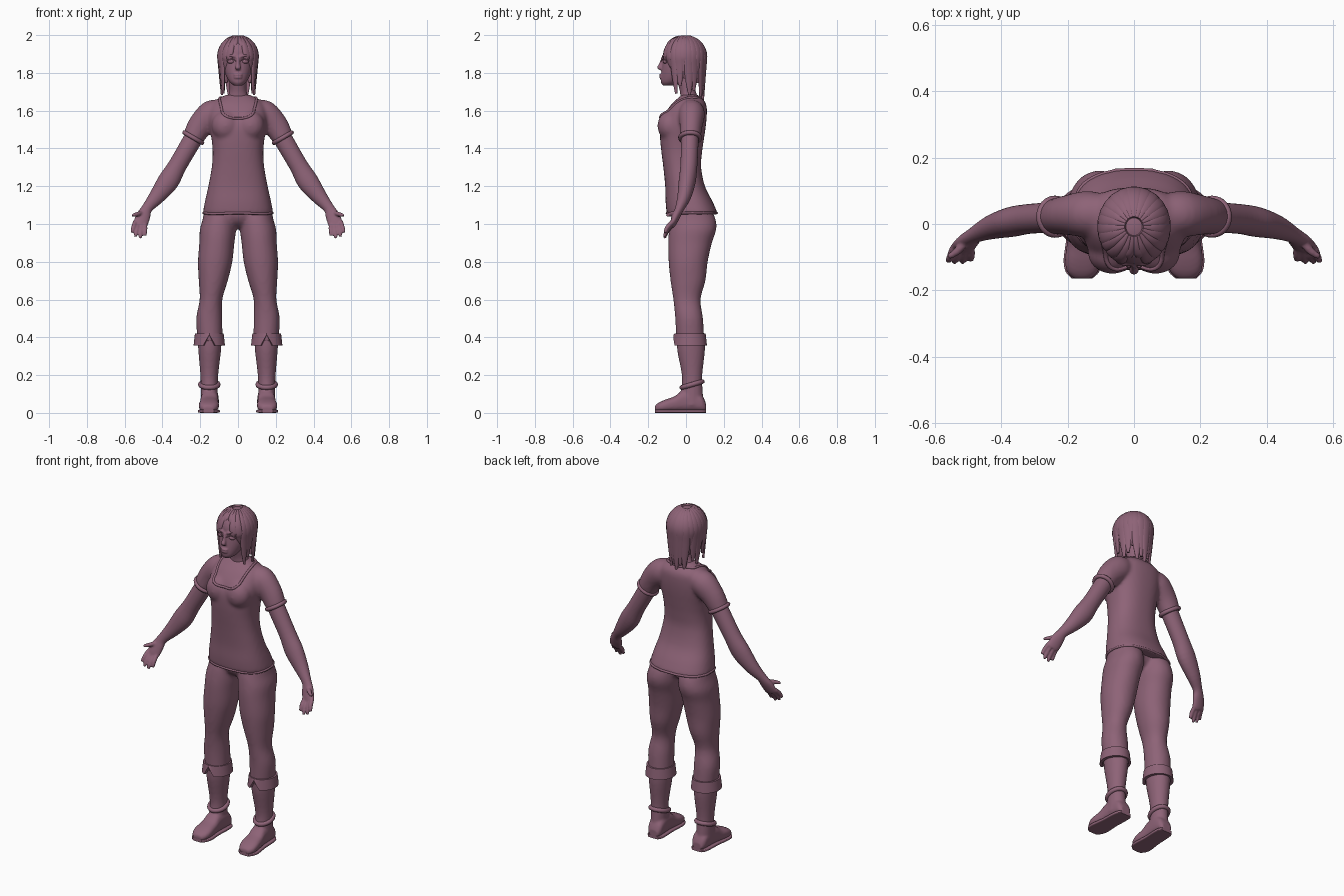
import bpy, bmesh
from math import sin, cos, pi, radians, copysign
from mathutils import Vector, Matrix
from mathutils.bvhtree import BVHTree

if "Cube" in bpy.data.objects:
    bpy.data.objects.remove(bpy.data.objects["Cube"])

X, Y, Z = Vector((1, 0, 0)), Vector((0, 1, 0)), Vector((0, 0, 1))
SIDES = ((1, "left_"), (-1, "right_"))

mauve = bpy.data.materials.new("dusty_mauve")
mauve.use_nodes = True
COLOUR = (0.27, 0.125, 0.185, 1)
mauve.diffuse_color = COLOUR
mauve.node_tree.nodes["Principled BSDF"].inputs["Base Color"].default_value = COLOUR


def smooth_rows(rows, steps=4):
    """Catmull-Rom interpolation of equal-length tuples."""
    out = []
    for i in range(len(rows) - 1):
        a, b, c, d = (rows[max(0, min(len(rows) - 1, i + k))] for k in (-1, 0, 1, 2))
        for s in range(steps):
            t = s / steps
            out.append([q + t / 2 * (r - p + t * (2 * p - 5 * q + 4 * r - w + t * (3 * (q - r) + w - p)))
                        for p, q, r, w in zip(a, b, c, d)])
    return out + [list(rows[-1])]


def loft(bm, rows, ref=Y, axis=None, power=2, segs=32, side=1):
    """Skin rings (x, y, z, width radius, depth radius) along a path."""
    rows = smooth_rows(rows)
    pts = [Vector((r[0] * side, r[1], r[2])) for r in rows]
    rings = []
    for i, (p, r) in enumerate(zip(pts, rows)):
        t = axis or (pts[min(i + 1, len(pts) - 1)] - pts[max(i - 1, 0)]).normalized()
        u = (ref - t * ref.dot(t)).normalized()
        v = t.cross(u)
        ring = []
        for k in range(segs):
            c, s = cos(2 * pi * k / segs), sin(2 * pi * k / segs)
            c, s = (copysign(abs(w) ** (2 / power), w) for w in (c, s))
            ring.append(bm.verts.new(p + v * c * r[3] + u * s * r[4]))
        rings.append(ring)
    for a, b in zip(rings, rings[1:]):
        for k in range(segs):
            j = (k + 1) % segs
            bm.faces.new((a[k], a[j], b[j], b[k]))
    bm.faces.new(rings[0])
    bm.faces.new(rings[-1])


def ball(bm, centre, radii):
    bmesh.ops.create_uvsphere(bm, u_segments=24, v_segments=16, radius=1,
                              matrix=Matrix.Translation(centre) @ Matrix.Diagonal((*radii, 1)))


def finish(name, bm, voxel=None, relax=4):
    bmesh.ops.recalc_face_normals(bm, faces=bm.faces)
    for f in bm.faces:
        f.smooth = len(f.verts) == 4 or len(f.verts) == 3
    me = bpy.data.meshes.new(name)
    bm.to_mesh(me)
    bm.free()
    me.materials.append(mauve)
    ob = bpy.data.objects.new(name, me)
    bpy.context.collection.objects.link(ob)
    if voxel:
        m = ob.modifiers.new("blend", 'REMESH')
        m.mode, m.voxel_size, m.use_smooth_shade = 'VOXEL', voxel, True
        m = ob.modifiers.new("relax", 'SMOOTH')
        m.factor, m.iterations = 0.5, relax
    return ob


def tube(name, pts, radius, cyclic=False):
    cu = bpy.data.curves.new(name, 'CURVE')
    cu.dimensions, cu.bevel_depth, cu.bevel_resolution, cu.use_fill_caps = '3D', radius, 2, True
    sp = cu.splines.new('POLY')
    sp.points.add(len(pts) - 1)
    for q, p in zip(sp.points, pts):
        q.co = (*p, 1)
    sp.use_cyclic_u, sp.use_smooth = cyclic, True
    cu.materials.append(mauve)
    bpy.context.collection.objects.link(bpy.data.objects.new(name, cu))


def hoop(centre, u, v, n=32):
    return [Vector(centre) + u * cos(2 * pi * k / n) + v * sin(2 * pi * k / n) for k in range(n)]


def rows_from_sides(table):
    """Rows (z, x, half width, front y, back y) to loft rings."""
    return [(x, (f + b) / 2, z, w, (b - f) / 2) for z, x, w, f, b in table]


# Shirt: torso, bust and sleeves blended together
TORSO = rows_from_sides([
    (1.05, 0, .185, -.10, .165), (1.07, 0, .184, -.104, .162), (1.12, 0, .175, -.108, .14),
    (1.2, 0, .157, -.11, .1), (1.3, 0, .139, -.12, .08), (1.38, 0, .134, -.13, .085),
    (1.45, 0, .14, -.137, .095), (1.52, 0, .152, -.137, .105), (1.58, 0, .153, -.115, .11),
    (1.63, 0, .14, -.08, .108), (1.66, 0, .11, -.05, .09), (1.685, 0, .06, -.02, .06)])
SLEEVE = [(.09, .03, 1.6, .06, .06), (.14, .03, 1.58, .075, .07), (.2, .027, 1.52, .067, .06),
          (.24, .022, 1.452, .056, .054)]
bm = bmesh.new()
loft(bm, TORSO, axis=Z, power=2.4, segs=48)
for s, _ in SIDES:
    loft(bm, SLEEVE, side=s)
    ball(bm, (s * .065, -.085, 1.52), (.075, .066, .08))
shirt = finish("shirt", bm, .01, 5)

# Neckline and hem trims laid on the shirt surface
bpy.context.view_layer.update()
tree = BVHTree.FromObject(shirt, bpy.context.evaluated_depsgraph_get())
half = smooth_rows([(0, -.14, 1.565), (.055, -.14, 1.57), (.083, -.12, 1.595), (.098, -.07, 1.645),
                    (.102, .01, 1.68), (.085, .06, 1.68), (0, .09, 1.68)], 5)
loop = half + [(-p[0], p[1], p[2]) for p in half[-2:0:-1]]
tube("neckline_trim", [tree.find_nearest(Vector(p))[0] for p in loop], .007, True)
hem = [Vector((.19 * cos(a), .035 + .135 * sin(a), 1.058)) for a in (2 * pi * k / 64 for k in range(64))]
tube("hem_trim", [tree.find_nearest(p)[0] for p in hem], .007, True)
for s, label in SIDES:
    along = Vector((s * .5, -.04, -.86)).normalized()
    v = along.cross(Y).normalized()
    tube(label + "sleeve_cuff", hoop((s * .237, .022, 1.457), v * .054, Y * .052), .012, True)

# Arms with hands
ARM = [(.18, .025, 1.55, .05, .047), (.25, .02, 1.43, .05, .046), (.32, .015, 1.31, .049, .045),
       (.37, .006, 1.225, .056, .045), (.43, -.01, 1.145, .042, .036), (.48, -.033, 1.085, .029, .024),
       (.5, -.05, 1.045, .037, .021), (.515, -.068, 1.005, .039, .017), (.52, -.076, .988, .034, .013)]
FINGERS = [((.545, -.073, 1.01), (.562, -.112, .955)), ((.53, -.073, 1.0), (.543, -.115, .933)),
           ((.51, -.073, .995), (.518, -.115, .925)), ((.492, -.073, .995), (.492, -.108, .938)),
           ((.505, -.05, 1.06), (.56, -.1, 1.045))]
for s, label in SIDES:
    bm = bmesh.new()
    loft(bm, ARM, side=s)
    for a, b in FINGERS:
        mid = [(p + q) / 2 for p, q in zip(a, b)]
        mid[1] -= .006
        loft(bm, [(*a, .012, .012), (*mid, .012, .012), (*b, .008, .008)], segs=12, side=s)
    finish(label + "arm", bm, .005, 3)

# Trousers: both legs and the pelvis
LEG = rows_from_sides([
    (1.1, .09, .085, -.06, .12), (1.03, .098, .088, -.08, .155), (.97, .106, .096, -.09, .16),
    (.9, .112, .093, -.094, .137), (.8, .121, .091, -.092, .115), (.7, .131, .077, -.082, .103),
    (.6, .143, .06, -.067, .077), (.5, .152, .069, -.057, .09), (.38, .148, .066, -.052, .097)])
bm = bmesh.new()
for s, _ in SIDES:
    loft(bm, LEG, axis=Z, side=s, power=2.1)
ball(bm, (0, .02, 1.06), (.14, .095, .085))
finish("trousers", bm, .01, 5)

# Boots with soles, ankle straps and notched turned-down cuffs
SHAFT = rows_from_sides([
    (.41, .15, .064, -.05, .1), (.33, .15, .06, -.046, .1), (.2, .152, .047, -.022, .086),
    (.12, .152, .045, -.025, .088), (.04, .152, .045, -.04, .095)])
FOOT = [(.105, .05, .03), (.085, .09, .043), (.04, .12, .047), (-.02, .115, .047), (-.06, .086, .05),
        (-.11, .068, .054), (-.145, .052, .046), (-.165, .036, .026)]


def cuff(name, x):
    """Thick band whose lower edge rises to a notch at the front."""
    bm = bmesh.new()
    n, loops = 64, []
    for grow, top, low in ((.066, 1, 0), (.076, 1, 0), (.083, 0, 0), (.066, 0, 0)):
        ring = []
        for k in range(n):
            a = 2 * pi * k / n - pi / 2
            gap = max(0, 1 - abs(min(k, n - k)) / 4)
            z = .42 if top else .358 + .055 * gap
            ring.append(bm.verts.new((x + grow * cos(a), .022 + (grow + .006) * sin(a), z)))
        loops.append(ring)
    for i in range(4):
        a, b = loops[i], loops[(i + 1) % 4]
        for k in range(n):
            bm.faces.new((a[k], a[(k + 1) % n], b[(k + 1) % n], b[k]))
    ob = finish(name, bm)
    ob.modifiers.new("edge", 'EDGE_SPLIT').split_angle = radians(40)


for s, label in SIDES:
    bm = bmesh.new()
    loft(bm, SHAFT, axis=Z, side=s)
    loft(bm, [(.15 - y * .04, y, h / 2 + .004, w, h / 2 - .002) for y, h, w in FOOT],
         ref=Z, axis=-Y, power=2.6, side=s)
    finish(label + "boot", bm, .007, 4)
    bm = bmesh.new()
    loft(bm, [(.15 - y * .04, y, .009, w + .004, .009) for y, h, w in FOOT], ref=Z, axis=-Y, power=5, side=s)
    finish(label + "sole", bm)
    tube(label + "ankle_strap", hoop((s * .152, .032, .15), X * .047, Vector((0, .054, .016))), .013, True)
    cuff(label + "boot_cuff", s * .152)

# Head and neck with nose, lips, brows and ears
HEAD = [(0, -.095, 1.732, .02, .026), (0, -.08, 1.75, .043, .053), (0, -.06, 1.78, .061, .073),
        (0, -.04, 1.82, .075, .089), (0, -.02, 1.87, .083, .103), (0, -.012, 1.92, .084, .106),
        (0, -.008, 1.96, .065, .085), (0, 0, 1.982, .03, .04)]
NECK = [(0, .03, 1.6, .085, .065), (0, .022, 1.655, .065, .052), (0, .01, 1.7, .046, .042),
        (0, 0, 1.76, .045, .045), (0, 0, 1.83, .045, .045)]
bm = bmesh.new()
loft(bm, HEAD, axis=Z)
loft(bm, NECK, axis=Z)
loft(bm, [(0, -.118, 1.885, .01, .012), (0, -.13, 1.85, .01, .012), (0, -.14, 1.826, .015, .014),
          (0, -.13, 1.815, .01, .008)], axis=Z, segs=16)
for dz in (.007, -.007):
    ball(bm, (0, -.131, 1.783 + dz), (.022, .011, .0065))
for s, _ in SIDES:
    ball(bm, (s * .082, -.005, 1.84), (.01, .022, .032))
    loft(bm, [(.012, -.122, 1.886, .006, .008), (.04, -.114, 1.892, .007, .009),
              (.066, -.09, 1.882, .005, .006)], segs=12, side=s)
finish("head", bm, .005, 3)

# Eyes and lids
for s, label in SIDES:
    bm = bmesh.new()
    ball(bm, (s * .036, -.107, 1.86), (.02, .016, .012))
    finish(label + "eye", bm)
    lid = [(s * (.036 + .023 * cos(a)), -.118 + .012 * cos(a), 1.86 + .013 * sin(a))
           for a in (pi * k / 10 for k in range(11))]
    tube(label + "eyelid", lid, .003)

# Hair: a cap plus overlapping tapered locks
bm = bmesh.new()
ball(bm, (0, -.008, 1.885), (.1, .111, .107))
bmesh.ops.delete(bm, geom=[v for v in bm.verts if v.co.z < 1.87 - .7 * v.co.y], context='VERTS')
finish("hair_cap", bm)


def lock(bm, angle, tip, sweep=0, width=.027):
    """Flat lock from the crown over the skull, hanging to the tip height."""
    rows = []
    drop = 1.885 - tip
    for i in range(9):
        f = i / 8
        phi = radians(min(90, 14 + 76 * f * 2)) if drop > 0 else radians(14 + 68 * f)
        a = radians(angle + sweep * f * f)
        hang = max(0, f - .5) * 2
        pull = sin(phi) * (1 - .12 * hang)
        w = width * (sin(phi) * (1 - .85 * hang ** 2) if drop > 0 else sin(phi) * (1 - .8 * f ** 3))
        rows.append((.1 * sin(a) * pull, -.008 - .11 * cos(a) * pull,
                     1.885 + .106 * cos(phi) - max(drop, 0) * hang, w + .003, .003 + .008 * (1 - hang * .6)))
    mid = radians(angle + sweep / 2)
    loft(bm, rows, ref=Vector((sin(mid), -cos(mid), 0)), segs=10)


bm = bmesh.new()
for s, _ in SIDES:
    for angle, tip, sweep in ((8, 1.9, 20), (24, 1.87, 22), (40, 1.81, 14)):
        lock(bm, s * angle, tip, s * sweep, .022)
    lock(bm, s * 57, 1.69, s * 6, .02)
    for i in range(8):
        lock(bm, s * (72 + i * 15), (1.73, 1.78, 1.7)[i % 3] - .008 * i, s * 4)
lock(bm, 180, 1.65)
finish("hair_locks", bm)
